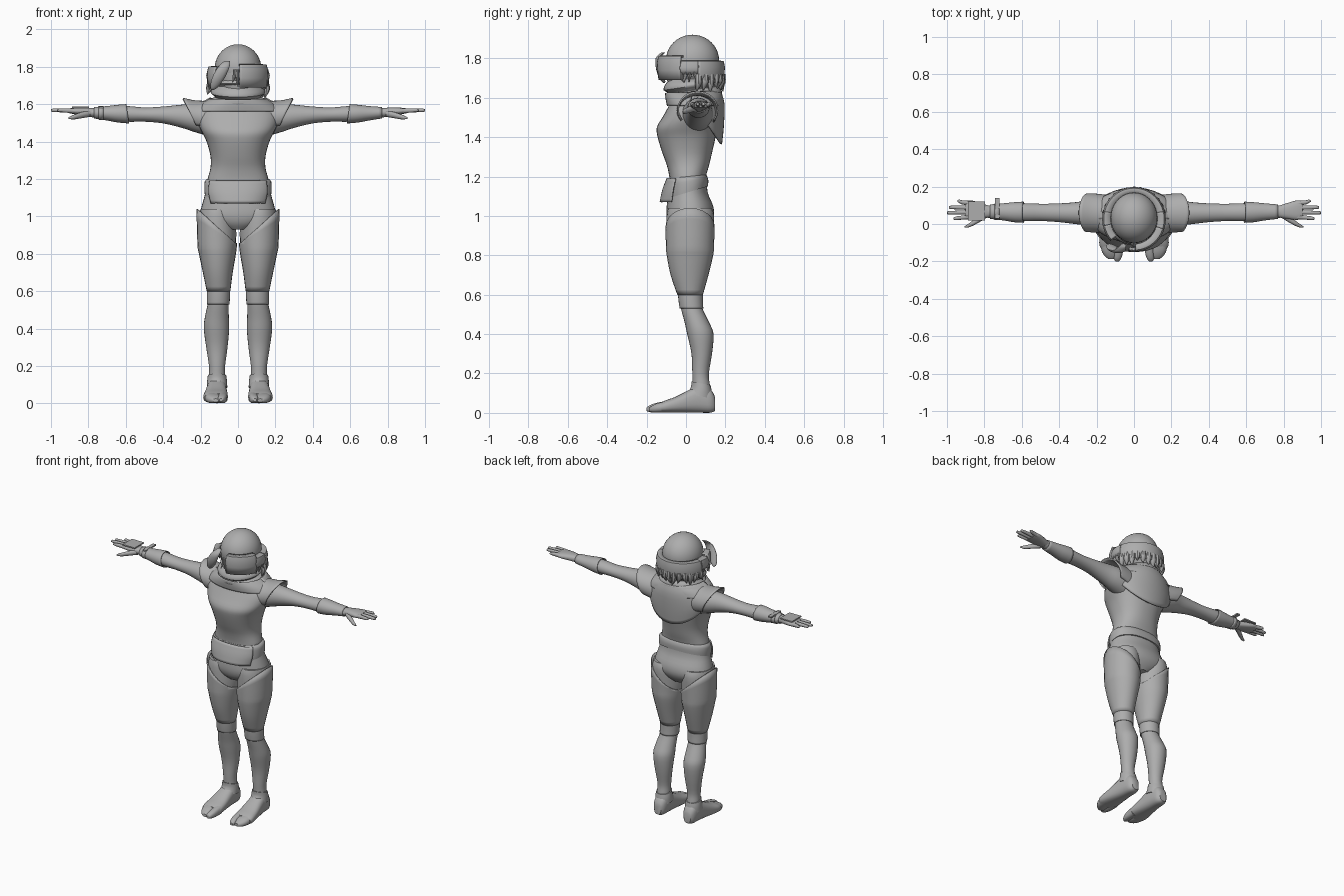
import bpy, bmesh, math, random
from mathutils import Vector
random.seed(4)

grey = bpy.data.materials.new("plain_grey")
grey.diffuse_color = (0.42, 0.42, 0.42, 1)


def finish(name, bm, mirror=False, solid=0.0):
    bmesh.ops.recalc_face_normals(bm, faces=bm.faces)
    me = bpy.data.meshes.new(name)
    bm.to_mesh(me)
    bm.free()
    me.materials.append(grey)
    me.shade_smooth()
    me.set_sharp_from_angle(angle=math.radians(42))
    ob = bpy.data.objects.new(name, me)
    bpy.context.collection.objects.link(ob)
    if solid:
        m = ob.modifiers.new("thickness", "SOLIDIFY")
        m.thickness, m.offset = solid, 0
    if mirror:
        ob.modifiers.new("mirror", "MIRROR").use_clip = False
    return ob


def smooth_path(secs, steps):
    """Catmull-Rom interpolation of section tuples."""
    secs = [Vector(tuple(s) + (0,) * (7 - len(s))) for s in secs]
    out = []
    for i in range(len(secs) - 1):
        b, c = secs[i], secs[i + 1]
        a, d = secs[max(i - 1, 0)], secs[min(i + 2, len(secs) - 1)]
        for k in range(steps):
            t = k / steps
            out.append(0.5 * (2 * b + (c - a) * t + (2 * a - 5 * b + 4 * c - d) * t * t
                              + (3 * b - a - 3 * c + d) * t ** 3))
    return out + [secs[-1]]


def loft(name, axis, secs, n=24, e=2.0, steps=3, arc=None, cap=True, mirror=False, solid=0.0):
    """Sections: (position, centre u, centre v, radius u, radius v, tilt by u, tilt by v)."""
    bm = bmesh.new()
    rings = []
    a0, a1 = [math.radians(a) for a in (arc or (0, 360))]
    count = n + 1 if arc else n
    for w, cu, cv, ru, rv, tu, tv in smooth_path(secs, steps):
        ring = []
        for i in range(count):
            a = a0 + (a1 - a0) * i / n
            c, s = math.cos(a), math.sin(a)
            u = ru * math.copysign(abs(c) ** (2 / e), c)
            v = rv * math.copysign(abs(s) ** (2 / e), s)
            p, u, v = w + tu * u + tv * v, cu + u, cv + v
            co = {"x": (p, u, v), "y": (u, p, v), "z": (u, v, p)}[axis]
            ring.append(bm.verts.new(co))
        rings.append(ring)
    for r, q in zip(rings, rings[1:]):
        for i in range(n):
            j = (i + 1) % count
            bm.faces.new((r[i], r[j], q[j], q[i]))
    if cap and not arc:
        bm.faces.new(rings[0])
        bm.faces.new(rings[-1])
    return finish(name, bm, mirror, solid)


def box(name, centre, size):
    bm = bmesh.new()
    bmesh.ops.create_cube(bm, size=1)
    for v in bm.verts:
        v.co = Vector(centre) + Vector([v.co[i] * size[i] for i in range(3)])
    return finish(name, bm)


# Torso and hips
loft("torso", "z", [(1.16, 0, .008, .165, .092), (1.2, 0, .008, .162, .093), (1.26, 0, .01, .147, .108),
                    (1.32, 0, .006, .147, .126), (1.4, 0, .003, .168, .147), (1.45, 0, .003, .193, .151),
                    (1.5, 0, .02, .215, .14), (1.55, 0, .035, .215, .127), (1.6, 0, .04, .16, .11),
                    (1.64, 0, .04, .08, .09)], n=36, e=2.3)
loft("hips", "z", [(1.2, 0, .01, .165, .094), (1.12, 0, .01, .176, .1), (1.05, 0, .02, .195, .118),
                   (1.0, 0, .022, .2, .12), (.96, 0, .02, .15, .105), (.93, 0, .02, .07, .08)], n=36, e=2.2)
loft("waist_band", "z", [(1.12, 0, .01, .178, .102, 0, .3), (1.15, 0, .01, .18, .103, 0, .3),
                         (1.185, 0, .008, .178, .1, 0, .15), (1.2, 0, .008, .165, .094, 0, .1)], n=36, e=2.3)
loft("front_flap", "z", [(1.19, 0, .005, .174, .1), (1.13, 0, .005, .18, .122), (1.07, 0, .005, .165, .135)],
     arc=(-148, -32), e=2.3, solid=.008)

# Legs with slanted thigh covers
thigh = [(.9, .112, .02, .103, .117), (.8, .11, .02, .091, .11), (.7, .108, .018, .072, .088),
         (.6, .104, .021, .055, .057)]
loft("leg", "z", [(1.04, .115, .02, .085, .11), (1.0, .112, .022, .096, .12)] + thigh +
     [(.54, .106, .026, .055, .054), (.46, .113, .055, .064, .062), (.4, .115, .073, .068, .067),
      (.3, .113, .08, .057, .052), (.2, .112, .074, .043, .042), (.15, .112, .077, .043, .043),
      (.09, .112, .08, .045, .05)], mirror=True)
loft("thigh_cover", "z", [(.945, .113, .021, .106, .122, .9, 0)] +
     [(z, x, y, rx + .005, ry + .005) for z, x, y, rx, ry in [(.85, .111, .02, .098, .114)] + thigh[1:]],
     cap=False, solid=.006, mirror=True)
loft("knee_band", "z", [(.61, .104, .022, .06, .062), (.57, .105, .024, .06, .06),
                        (.53, .106, .028, .059, .058)], cap=False, solid=.004, mirror=True)
loft("ankle_cuff", "z", [(.15, .112, .076, .049, .049, 0, -.2), (.12, .112, .078, .053, .053, 0, -.2),
                         (.085, .112, .07, .055, .065, 0, -.2)], mirror=True)

# Split-toed feet
loft("foot", "y", [(.148, .112, .045, .025, .034), (.125, .112, .06, .042, .059), (.07, .113, .07, .05, .069),
                   (.02, .115, .06, .055, .059), (-.05, .118, .042, .063, .041), (-.1, .12, .033, .066, .032),
                   (-.125, .119, .028, .062, .026)], e=2.6, mirror=True)
loft("outer_toes", "y", [(-.09, .137, .032, .045, .03), (-.14, .132, .026, .042, .025),
                         (-.17, .125, .02, .033, .018), (-.188, .12, .016, .016, .009)], n=16, e=2.5, mirror=True)
loft("big_toe", "y", [(-.09, .082, .032, .027, .03), (-.15, .083, .026, .024, .025),
                      (-.185, .088, .021, .019, .017), (-.2, .09, .018, .009, .008)], n=16, e=2.5, mirror=True)

# Arms and hands
loft("arm", "x", [(.16, .055, 1.515, .085, .085), (.23, .06, 1.525, .072, .075), (.3, .058, 1.535, .06, .062),
                  (.4, .06, 1.542, .05, .045), (.5, .062, 1.544, .046, .038), (.6, .063, 1.548, .048, .042),
                  (.7, .065, 1.551, .04, .033), (.79, .066, 1.555, .032, .024)], mirror=True)
loft("forearm_cuff", "x", [(.59, .063, 1.548, .054, .049, 0, .15), (.64, .063, 1.549, .051, .045),
                           (.7, .065, 1.551, .043, .036), (.77, .066, 1.554, .036, .028)],
     cap=False, solid=.005, mirror=True)
loft("palm", "x", [(.77, .066, 1.555, .03, .023), (.82, .07, 1.56, .042, .022), (.87, .074, 1.563, .052, .018),
                   (.9, .075, 1.564, .047, .013)], n=20, e=2.4, mirror=True)
for name, y0, y1, tip in (("index_finger", .038, .03, .965), ("middle_finger", .063, .06, 1.0),
                          ("ring_finger", .087, .089, .99), ("little_finger", .11, .122, .945)):
    loft(name, "x", [(.87, y0, 1.563, .013, .014), (.92, (y0 + y1) / 2, 1.566, .011, .012),
                     (tip - .01, y1, 1.567, .009, .009), (tip, y1, 1.566, .004, .004)], n=10, mirror=True)
loft("thumb", "x", [(.79, .05, 1.55, .018, .018), (.84, .018, 1.54, .016, .016), (.88, -.006, 1.53, .011, .012),
                    (.905, -.016, 1.526, .004, .005)], n=12, mirror=True)
box("hand_plate", (-.842, .07, 1.584), (.09, .1, .008))
box("wrist_clip", (-.73, .085, 1.583), (.024, .11, .009))
loft("wrist_ring", "x", [(-.745, .066, 1.553, .042, .034), (-.72, .066, 1.553, .043, .035)],
     cap=False, solid=.005, steps=1)

# Shoulder caps, back drape and scarf folds
loft("shoulder_cap", "x", [(.13, .05, 1.52, .1, .095), (.2, .058, 1.53, .1, .085, 0, .25),
                           (.25, .06, 1.54, .1, .09, 0, .5)], arc=(-35, 215), solid=.008, mirror=True)
loft("mantle", "z", [(1.56, 0, .045, .235, .138), (1.595, 0, .042, .2, .142), (1.625, 0, .038, .15, .14)],
     cap=False, solid=.008, n=36)
loft("back_drape", "z", [(1.63, 0, .038, .15, .135), (1.6, 0, .04, .2, .15, 0, -.2),
                         (1.575, 0, .04, .228, .148, 0, -.75), (1.56, 0, .04, .215, .138, 0, -1.42)],
     n=36, arc=(-5, 185), solid=.01)
loft("scarf", "z", [(1.59, 0, .04, .165, .138), (1.62, 0, .038, .152, .144, 0, .1), (1.64, 0, .04, .124, .126, 0, .15),
                    (1.66, 0, .034, .145, .147, 0, .15), (1.68, 0, .034, .138, .14, 0, .1),
                    (1.695, 0, .035, .112, .12), (1.71, 0, .03, .122, .138), (1.73, 0, .03, .108, .125)], n=36)

# Head, face and nose
bm = bmesh.new()
bmesh.ops.create_uvsphere(bm, u_segments=36, v_segments=20, radius=1)
for v in bm.verts:
    v.co = Vector((v.co.x * .125, v.co.y * .135 + .033, v.co.z * .13 + 1.79))
finish("head_cap", bm)
loft("face", "z", [(1.62, 0, .04, .075, .085), (1.67, 0, .02, .09, .11), (1.73, 0, .025, .112, .125),
                   (1.8, 0, .033, .124, .133)])
loft("nose", "z", [(1.725, 0, -.1, .017, .022), (1.75, 0, -.1, .011, .015), (1.78, 0, -.095, .007, .008)], n=12)


# Head wrap panels and hair blocks
def panel(name, arc, z0, z1, n):
    loft(name, "z", [(z1, 0, .028, .125, .135), (z1 - .003, 0, .026, .158, .162), (z1 - .03, 0, .025, .165, .168),
                     ((z0 + z1) / 2 - .01, 0, .025, .163, .165), (z0, 0, .025, .158, .16)],
         n=n, steps=1, arc=arc, solid=.01)


panel("front_wrap", (-87, -18), 1.69, 1.81, 14)
panel("side_wrap", (-168, -138), 1.69, 1.80, 8)
panel("back_hair", (12, 168), 1.675, 1.785, 30)
panel("left_side_hair", (-20, 14), 1.72, 1.785, 8)
panel("right_side_hair", (166, 194), 1.72, 1.785, 8)


# Hanging hair locks
def lock(deg, r, z1, z0, w):
    a = math.radians(deg)
    x, y = r * math.cos(a), .025 + r * math.sin(a)
    d = random.uniform(-.012, .012)
    loft("hair_lock", "z", [(z1, x * .96, y, w, w), ((z0 + z1) / 2, x, y, w, w),
                            (z0, x + d, y + d, .002, .002)], n=8)


for i in range(13):
    lock(14 + 12.7 * i, .157, 1.72, random.uniform(1.625, 1.655), .018)
for i in range(5):
    for side in (1, -1):
        a = -18 + 8 * i
        lock(a if side > 0 else 180 - a, .153, 1.775, random.uniform(1.655, 1.7), .013)
for i in range(5):
    lock(-97 + 6 * i, .158, 1.785, random.uniform(1.69, 1.72), .009)

# Large front lock sweeping sideways
loft("front_lock", "z", [(1.83, -.058, -.115, .016, .01), (1.8, -.075, -.14, .03, .014),
                         (1.74, -.105, -.135, .034, .016), (1.69, -.128, -.118, .02, .012),
                         (1.675, -.135, -.11, .004, .004)], n=12)
